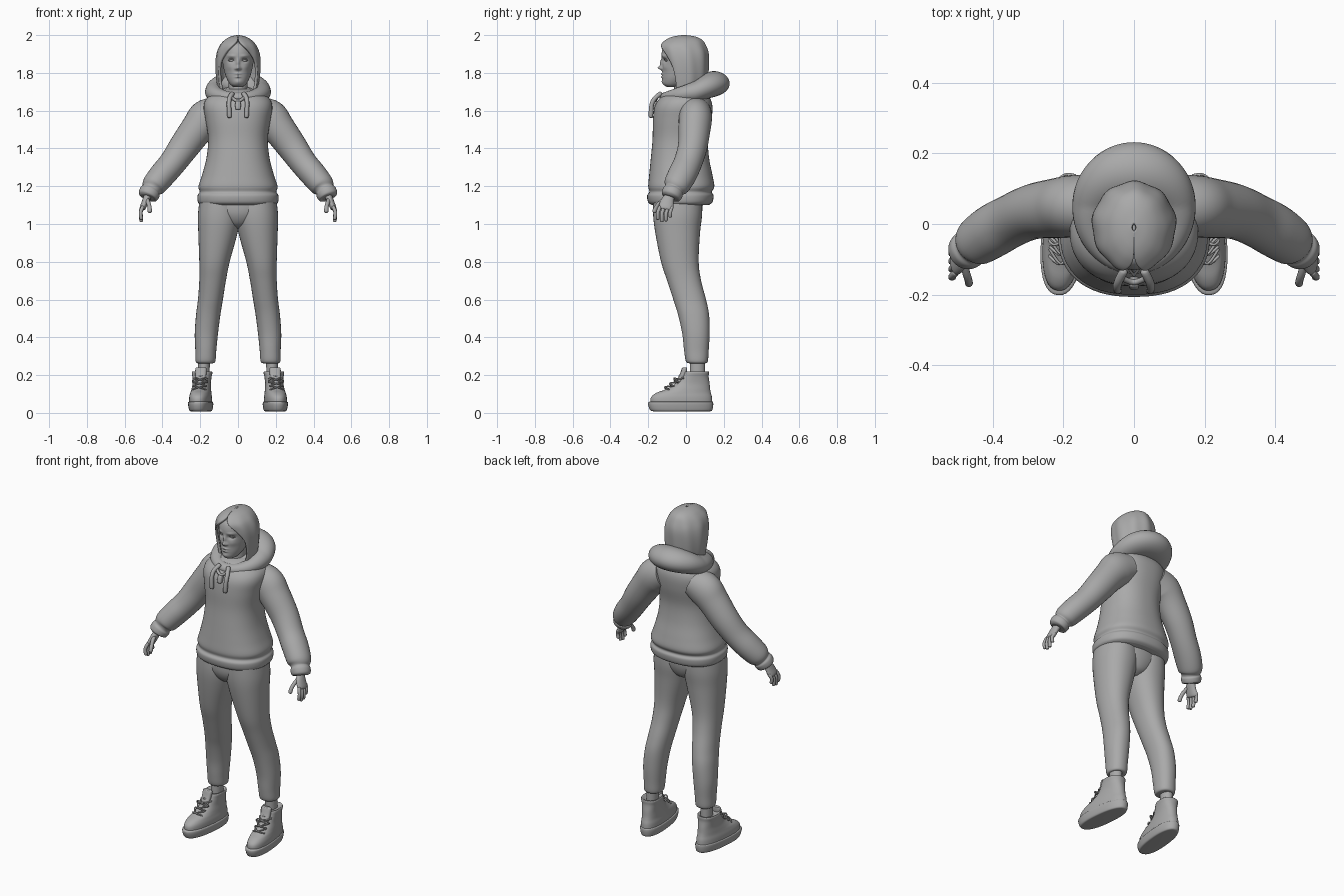
import bpy, bmesh, math
from mathutils import Vector, Matrix

cube = bpy.data.objects.get("Cube")
if cube:
    bpy.data.objects.remove(cube, do_unlink=True)

clay = bpy.data.materials.new("clay_grey")
clay.use_nodes = True
clay.diffuse_color = (0.4, 0.4, 0.4, 1)
clay.node_tree.nodes["Principled BSDF"].inputs["Base Color"].default_value = clay.diffuse_color


def smooth(rows, steps, loop=False):
    """Pass a Catmull-Rom curve through rows of numbers."""
    count, out = len(rows), []
    pick = (lambda i: rows[i % count]) if loop else (lambda i: rows[max(0, min(count - 1, i))])
    for i in range(count if loop else count - 1):
        for s in range(steps):
            t = s / steps
            out.append([b + t / 2 * (c - a + t * (2 * a - 5 * b + 4 * c - d + t * (3 * b - a - 3 * c + d)))
                        for a, b, c, d in zip(pick(i - 1), pick(i), pick(i + 1), pick(i + 2))])
    return out if loop else out + [list(rows[-1])]


def skin(name, rings, mirror=False, loop=False, wrap=True, angle=50):
    """Join rings of points into one surface object."""
    bm = bmesh.new()
    grid = [[bm.verts.new(p) for p in ring] for ring in rings]
    n, m = len(grid[0]), len(grid)
    for i in range(m if loop else m - 1):
        a, b = grid[i], grid[(i + 1) % m]
        for j in range(n if wrap else n - 1):
            k = (j + 1) % n
            bm.faces.new((a[j], a[k], b[k], b[j]))
    if wrap and not loop:
        bm.faces.new(grid[0][::-1])
        bm.faces.new(grid[-1])
    bmesh.ops.recalc_face_normals(bm, faces=bm.faces)
    mesh = bpy.data.meshes.new(name)
    bm.to_mesh(mesh)
    bm.free()
    mesh.materials.append(clay)
    ob = bpy.data.objects.new(name, mesh)
    bpy.context.collection.objects.link(ob)
    bpy.ops.object.select_all(action='DESELECT')
    ob.select_set(True)
    bpy.context.view_layer.objects.active = ob
    bpy.ops.object.shade_smooth_by_angle(angle=math.radians(angle))
    if mirror:
        mod = ob.modifiers.new("mirror", 'MIRROR')
        mod.use_mirror_merge = False
    return ob


def power(v, p):
    return math.copysign(abs(v) ** p, v)


def loft(name, rows, mirror=False, p=1.0, seg=40, steps=5):
    """Stack level ovals given as z, x range, y range."""
    rings = []
    for z, x0, x1, y0, y1 in smooth(rows, steps):
        turn = [math.tau * j / seg for j in range(seg)]
        rings.append([((x0 + x1) / 2 + (x1 - x0) / 2 * power(math.sin(t), p),
                       (y0 + y1) / 2 - (y1 - y0) / 2 * power(math.cos(t), p), z) for t in turn])
    return skin(name, rings, mirror)


def centred(rows):
    return [(z, -x, x, y0, y1) for z, x, y0, y1 in rows]


def tube(name, rows, mirror=False, seg=24, steps=5, loop=False, side=Vector((0, 1, 0))):
    """Sweep an oval along x, y, z with half widths along and across side."""
    path = smooth(rows, steps, loop)
    rings = []
    for i, (x, y, z, a, b) in enumerate(path):
        before = path[(i - 1) % len(path) if loop else max(i - 1, 0)]
        after = path[(i + 1) % len(path) if loop else min(i + 1, len(path) - 1)]
        way = (Vector(after[:3]) - Vector(before[:3])).normalized()
        u = (side - way * side.dot(way)).normalized()
        v = way.cross(u)
        rings.append([Vector((x, y, z)) + u * a * math.cos(t) + v * b * math.sin(t)
                      for t in (math.tau * j / seg for j in range(seg))])
    return skin(name, rings, mirror, loop)


def cord(name, points, r, mirror=False):
    """Round tube with rounded ends."""
    pts = [Vector(q) for q in points]
    first, last = (pts[0] - pts[1]).normalized() * r * .6, (pts[-1] - pts[-2]).normalized() * r * .6
    rows = [(*(pts[0] + first), r * .3, r * .3)] + [(*q, r, r) for q in pts] + [(*(pts[-1] + last), r * .3, r * .3)]
    return tube(name, rows, mirror, seg=12, steps=4, side=Vector((.3, 1, .2)))


# Hooded top with gathered hem
loft("hoodie_body", centred([
    (1.10, .195, -.18, .12), (1.115, .212, -.20, .14), (1.15, .214, -.206, .146), (1.17, .203, -.194, .137),
    (1.20, .209, -.20, .15), (1.26, .19, -.195, .14), (1.35, .167, -.186, .122), (1.45, .158, -.177, .117),
    (1.55, .172, -.175, .135), (1.62, .182, -.166, .14), (1.665, .165, -.14, .128), (1.70, .11, -.1, .1),
    (1.715, .06, -.06, .06)]), p=.85, seg=64)

tube("sleeve", [
    (.10, .05, 1.59, .085, .085), (.165, .05, 1.56, .088, .1), (.215, .045, 1.505, .085, .088),
    (.285, .035, 1.41, .078, .08), (.345, .01, 1.325, .075, .072), (.40, -.02, 1.26, .076, .07),
    (.445, -.05, 1.205, .069, .064), (.459, -.063, 1.182, .052, .05), (.467, -.07, 1.168, .056, .056),
    (.478, -.08, 1.145, .051, .051), (.48, -.082, 1.14, .03, .03)], mirror=True, seg=32)

# Lowered hood: a closed roll, thick and raised at the back
hood = []
for k in range(16):
    t = math.tau * k / 16
    back = (1 - math.cos(t)) / 2
    hood.append((.118 * math.sin(t), .015 - .122 * math.cos(t), 1.668 + .05 * back,
                 .03 + .036 * back, .034 + .056 * back ** 1.5))
rolled = tube("hood", hood, loop=True, seg=28, side=Vector((0, 0, 1)))
rolled.data.vertices.foreach_set("co", [c for v in rolled.data.vertices for c in
    (v.co.x, v.co.y - .35 * max(0, v.co.y) * (v.co.z - 1.72) / .1 * .5, v.co.z + .25 * max(0, v.co.y - .05))])
loft("hood_lining", centred([(1.62, .12, -.08, .12), (1.70, .10, -.06, .11), (1.725, .05, -.03, .08)]))

# Drawstrings and toggle
cord("drawstring", [(.03, -.135, 1.69), (.045, -.165, 1.665), (.048, -.182, 1.63), (.045, -.186, 1.57)], .012, True)
loft("toggle", centred([(1.605, .008, -.18, -.155), (1.612, .014, -.187, -.15),
                        (1.645, .014, -.18, -.14), (1.652, .008, -.17, -.14)]), p=.6)
cord("collar_seam", [(-.04, -.15, 1.675), (0, -.165, 1.65), (.04, -.15, 1.675)], .008)

# Trousers
loft("trouser_leg", [
    (.262, .135, .21, .02, .10), (.272, .12, .224, .0, .115), (.33, .115, .226, -.01, .12),
    (.42, .106, .229, -.02, .125), (.52, .093, .222, -.042, .122), (.6, .08, .212, -.067, .106),
    (.7, .064, .205, -.1, .08), (.8, .044, .205, -.132, .067), (.95, .003, .21, -.162, .074),
    (1.05, -.015, .212, -.174, .085), (1.15, 0, .2, -.172, .085)], mirror=True, p=.92)
loft("trouser_seat", centred([(.975, .04, -.09, .02), (1.0, .10, -.14, .06), (1.06, .17, -.172, .085),
                              (1.15, .19, -.172, .09)]))

# Ankles and high shoes, turned slightly outwards
turn = Matrix.Translation((.185, .1, 0)) @ Matrix.Rotation(math.radians(6), 4, 'Z') @ Matrix.Translation((-.185, -.1, 0))
loft("ankle", [(.16, .15, .213, .02, .1), (.22, .15, .213, .02, .1), (.29, .148, .213, .02, .1)], True)
shoe = [
    loft("shoe_sole", [(.008, .14, .228, -.165, .12), (.012, .128, .24, -.188, .138), (.035, .122, .246, -.2, .144),
                       (.055, .122, .247, -.202, .144), (.06, .13, .24, -.19, .138)], True, .85),
    loft("shoe_upper", [(.04, .128, .242, -.188, .14), (.08, .128, .242, -.188, .138), (.105, .132, .238, -.16, .132),
                        (.125, .135, .235, -.108, .128), (.155, .138, .232, -.056, .125), (.19, .135, .235, -.028, .12),
                        (.212, .131, .239, -.017, .121), (.22, .136, .234, -.012, .117), (.21, .15, .22, .0, .1)], True, .85),
    loft("shoe_tongue", [(.15, .16, .21, -.06, -.03), (.2, .156, .214, -.035, 0), (.235, .156, .214, -.022, .004),
                         (.24, .165, .205, -.016, 0)], True, .7)]
for k in range(4):
    y, z = -.108 + .026 * k, .128 + .02 * k
    for s in (-1, 1):
        shoe.append(cord("lace", [(.185 - s * .034, y + .012, z - .004), (.185, y - .006, z + .008),
                                  (.185 + s * .034, y + .03, z + .014)], .004, True))
for s in (-1, 1):
    shoe.append(cord("lace_bow", [(.185, -.05, .175), (.185 + s * .025, -.062, .185), (.185 + s * .04, -.05, .165),
                                  (.185 + s * .015, -.058, .168)], .004, True))
for part in shoe:
    part.data.transform(turn)

# Hands
tube("palm", [(.472, -.075, 1.18, .024, .021), (.478, -.085, 1.15, .026, .02), (.492, -.1, 1.115, .036, .018),
              (.505, -.107, 1.085, .038, .016), (.508, -.109, 1.076, .03, .01)], True)
for k, (name, drop) in enumerate([("index", .062), ("middle", .074), ("ring", .07), ("little", .05)]):
    y = -.138 + .021 * k
    cord(name + "_finger", [(.505, y, 1.09), (.516, y * 1.06 - .003, 1.09 - drop * .5),
                            (.512, y * 1.04 - .006, 1.09 - drop)], .0095, True)
cord("thumb", [(.484, -.105, 1.135), (.474, -.14, 1.11), (.468, -.16, 1.085), (.467, -.168, 1.065)], .011, True)

# Neck and head, the face modelled by soft bumps
loft("neck", centred([(1.6, .06, -.07, .06), (1.68, .05, -.065, .05), (1.78, .05, -.06, .05)]))
head = loft("head", centred([
    (1.725, .022, -.1, -.05), (1.74, .042, -.12, -.01), (1.77, .06, -.125, .03), (1.81, .073, -.125, .07),
    (1.86, .082, -.126, .09), (1.91, .083, -.128, .09), (1.95, .068, -.11, .08), (1.97, .03, -.06, .04)]),
    seg=112, steps=14)
bumps = [(0, 1.826, .011, .011, -.022), (0, 1.852, .008, .02, -.013), (.034, 1.866, .016, .011, .013),
         (.036, 1.889, .02, .008, -.005), (.013, 1.822, .006, .006, -.006), (0, 1.794, .017, .005, -.007),
         (0, 1.779, .014, .005, -.008), (0, 1.752, .018, .012, -.005), (.042, 1.83, .018, .016, -.004)]
for v in head.data.vertices:
    if v.co.y < -.04:
        x, z = v.co.x, v.co.z
        for bx, bz, sx, sz, push in bumps:
            v.co.y += push * math.exp(-((abs(x) - bx) / sx) ** 2 - ((z - bz) / sz) ** 2)
eye = skin("eye", [[(.034 + .015 * math.sin(a) * math.cos(t), -.0985 - .0125 * math.cos(a),
                     1.866 + .009 * math.sin(a) * math.sin(t)) for t in (math.tau * j / 20 for j in range(20))]
                   for a in (.02 + 3.1 * i / 12 for i in range(13))], True)
cord("upper_eyelid", [(.019, -.111, 1.864), (.034, -.113, 1.875), (.05, -.102, 1.866)], .003, True)

# Hair: a parted shell open at the face, with gentle locks
rings = []
for z, rx, y0, y1, gap in smooth([
        (1.69, .10, -.1, .09, 1.05), (1.76, .113, -.11, .112, 1.05), (1.84, .119, -.125, .12, .95),
        (1.90, .114, -.137, .119, .68), (1.945, .097, -.137, .105, .32), (1.975, .07, -.108, .085, .06),
        (1.992, .04, -.07, .05, .01), (2.0, .006, -.02, 0, 0)], 6):
    ring = []
    for j in range(97):
        t = gap + (math.tau - 2 * gap) * j / 96
        r = 1 + .018 * math.sin(9 * t + 6 * z) * min(1, (2 - z) * 12)
        ring.append((rx * r * math.sin(t), (y0 + y1) / 2 - (y1 - y0) / 2 * r * math.cos(t), z))
    rings.append(ring)
hair = skin("hair", rings, wrap=False)
shell = hair.modifiers.new("thickness", 'SOLIDIFY')
shell.thickness = .014
shell.offset = -1
